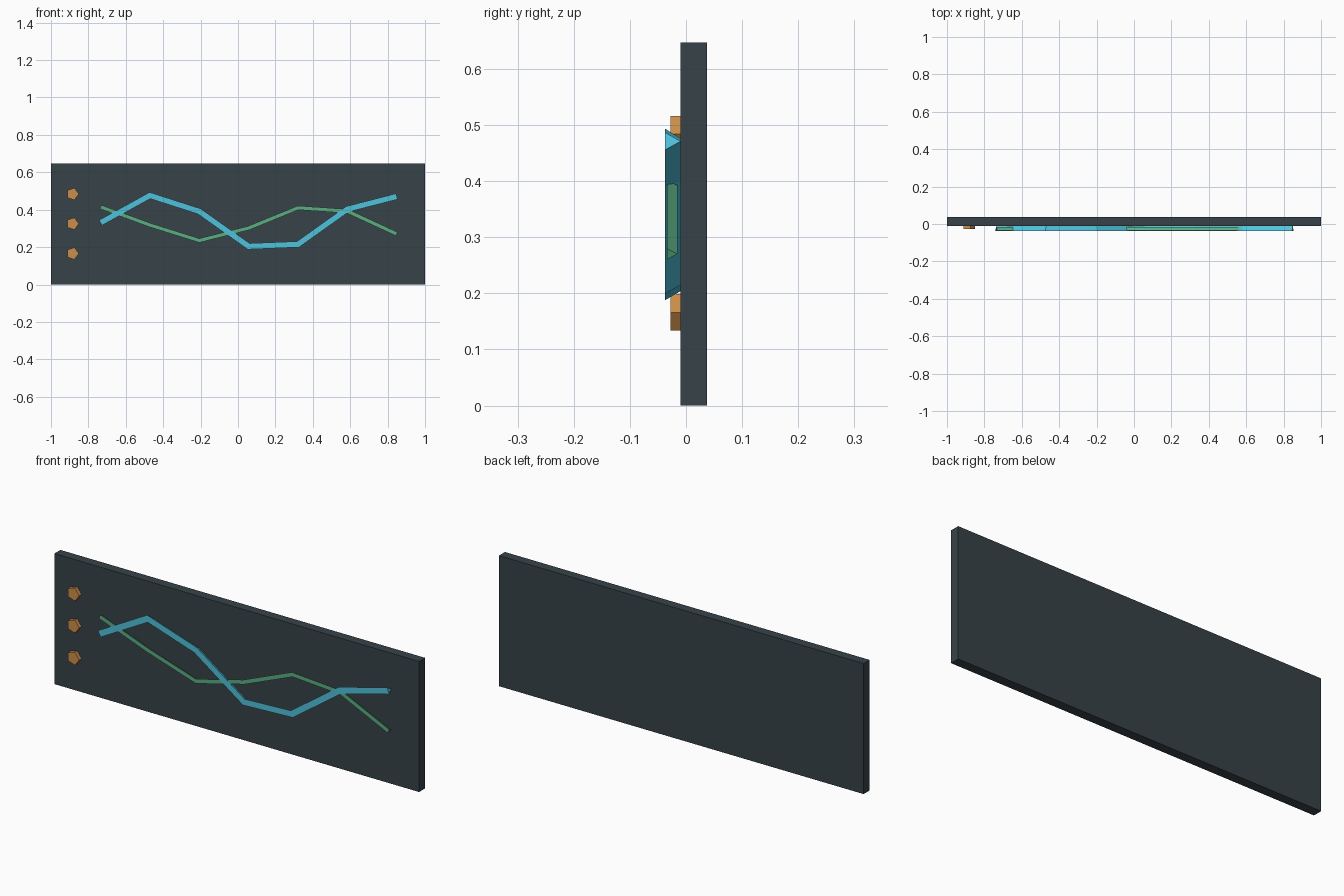
import bpy, bmesh, math
from mathutils import Vector

if "Cube" in bpy.data.objects:
    bpy.data.objects.remove(bpy.data.objects["Cube"])


def material(name, rgb):
    m = bpy.data.materials.new(name)
    m.diffuse_color = (*rgb, 1)
    m.use_nodes = True
    m.node_tree.nodes["Principled BSDF"].inputs["Base Color"].default_value = m.diffuse_color
    return m


slate = material("dark slate", (0.038, 0.055, 0.066))
cyan = material("cyan", (0.08, 0.54, 0.71))
green = material("soft green", (0.105, 0.42, 0.23))
amber = material("amber", (0.60, 0.27, 0.07))


def finish(name, bm, mat):
    bmesh.ops.recalc_face_normals(bm, faces=bm.faces)
    me = bpy.data.meshes.new(name)
    bm.to_mesh(me)
    bm.free()
    me.materials.append(mat)
    ob = bpy.data.objects.new(name, me)
    bpy.context.collection.objects.link(ob)
    return ob


def trace_line(name, heights, radius, mat):
    """Three-sided mitred tube through evenly spaced points, flat side forward."""
    pts = [Vector((-0.735 + 0.264 * i, -0.028, z)) for i, z in enumerate(heights)]
    dirs = [(b - a).normalized() for a, b in zip(pts, pts[1:])]
    bm = bmesh.new()
    rings = []
    for i, p in enumerate(pts):
        d0, d1 = dirs[max(i - 1, 0)], dirs[min(i, len(dirs) - 1)]
        t = (d0 + d1).normalized()
        n = Vector((-t.z, 0, t.x)) / t.dot(d1)
        ring = []
        for k in range(3):
            a = k * math.tau / 3
            ring.append(bm.verts.new(
                p + Vector((0, radius * math.cos(a), 0)) + n * radius * math.sin(a)))
        rings.append(ring)
    for r, s in zip(rings, rings[1:]):
        for k in range(3):
            j = (k + 1) % 3
            bm.faces.new((r[k], r[j], s[j], s[k]))
    bm.faces.new(rings[0])
    bm.faces.new(rings[-1])
    return finish(name, bm, mat)


# Backing panel
bm = bmesh.new()
bmesh.ops.create_cube(bm, size=1)
bmesh.ops.scale(bm, vec=(2, 0.047, 0.647), verts=bm.verts)
bmesh.ops.translate(bm, vec=(0, 0.0135, 0.3235), verts=bm.verts)
finish("panel", bm, slate)

# Graph lines on the front
trace_line("thick_graph_line", (0.33, 0.476, 0.391, 0.204, 0.215, 0.403, 0.471), 0.0185, cyan)
trace_line("thin_graph_line", (0.415, 0.318, 0.235, 0.302, 0.41, 0.392, 0.27), 0.0125, green)

# Five-sided indicator buttons
for i in range(3):
    bm = bmesh.new()
    ring = []
    for k in range(5):
        a = k * math.tau / 5
        ring.append(bm.verts.new((-0.885 + 0.034 * math.cos(a), -0.028,
                                  0.166 + 0.159 * i + 0.034 * math.sin(a))))
    face = bm.faces.new(ring)
    ext = bmesh.ops.extrude_face_region(bm, geom=[face], use_keep_orig=True)
    bmesh.ops.translate(bm, vec=(0, 0.02, 0),
                        verts=[v for v in ext["geom"] if isinstance(v, bmesh.types.BMVert)])
    finish(f"indicator_button_{i + 1}", bm, amber)
